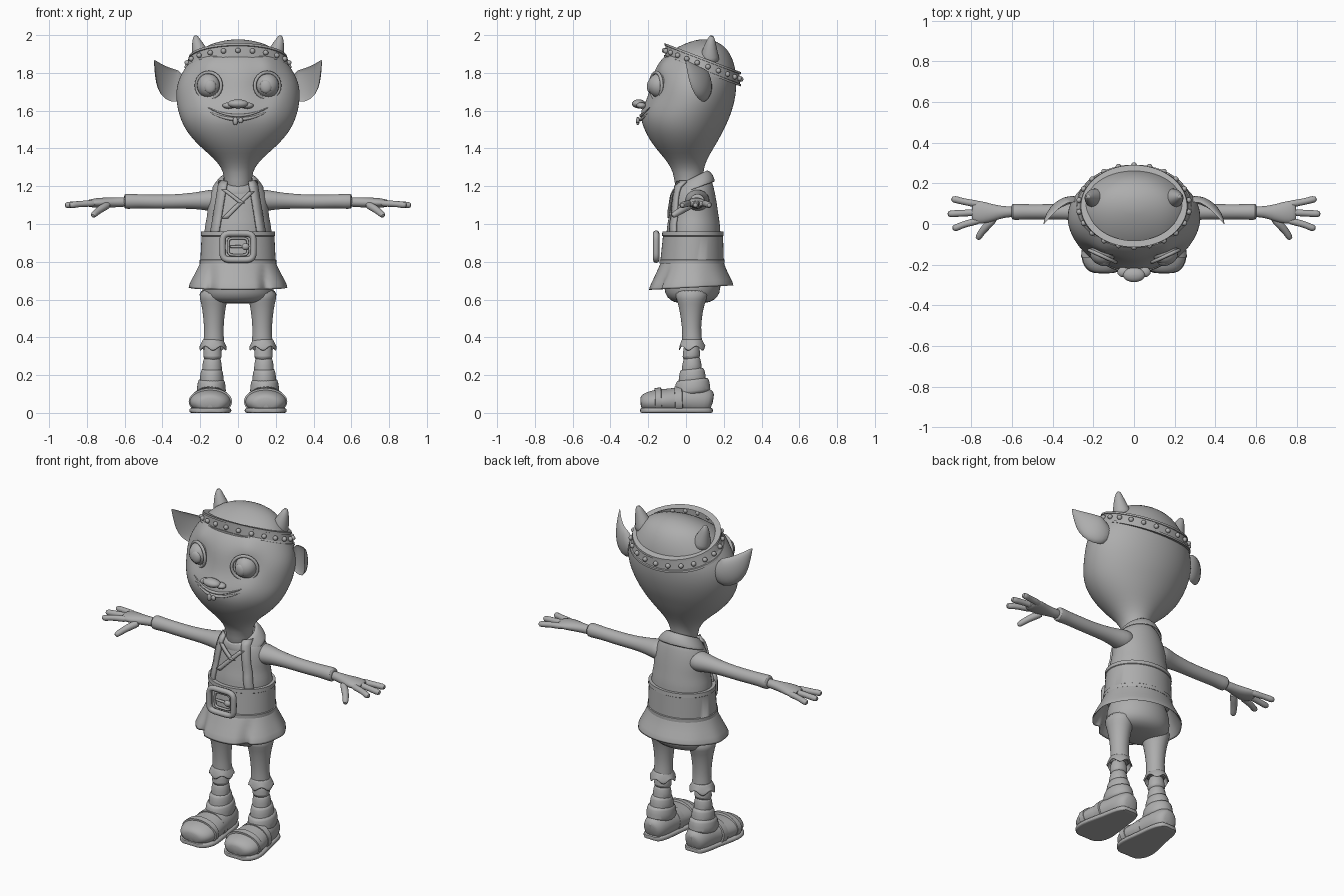
import bpy, bmesh, math
from mathutils import Vector

grey = bpy.data.materials.new("clay_grey")
grey.diffuse_color = (0.42, 0.42, 0.42, 1)


def finish(name, verts, faces, sub=1, mirror=False, thick=0):
    me = bpy.data.meshes.new(name)
    me.from_pydata([tuple(v) for v in verts], [], faces)
    bm = bmesh.new()
    bm.from_mesh(me)
    bmesh.ops.recalc_face_normals(bm, faces=bm.faces)
    bm.to_mesh(me)
    bm.free()
    me.materials.append(grey)
    ob = bpy.data.objects.new(name, me)
    bpy.context.collection.objects.link(ob)
    bpy.context.view_layer.objects.active = ob
    for o in bpy.context.selected_objects:
        o.select_set(False)
    ob.select_set(True)
    bpy.ops.object.shade_smooth_by_angle(angle=math.radians(50))
    if thick:
        m = ob.modifiers.new("thickness", 'SOLIDIFY')
        m.thickness, m.offset = thick, 0
    if mirror:
        ob.modifiers.new("mirror", 'MIRROR')
    if sub:
        m = ob.modifiers.new("smooth", 'SUBSURF')
        m.levels = m.render_levels = sub
    return ob


def skin(rows, closed=False, caps=True):
    n, k = len(rows[0]), len(rows)
    faces = [(i * n + j, i * n + (j + 1) % n, (i + 1) % k * n + (j + 1) % n, (i + 1) % k * n + j)
             for i in range(k if closed else k - 1) for j in range(n)]
    if caps and not closed:
        faces += [tuple(range(n)), tuple(range((k - 1) * n, k * n))]
    return [v for r in rows for v in r], faces


def loft(name, rings, n=32, cx=0, fn=None, caps=True, **kw):
    """Stack of ellipses: z, front y, back y, half width, optional tilt."""
    rows = []
    for z, yf, yb, rx, *tilt in rings:
        row = []
        for j in range(n):
            a = 2 * math.pi * j / n
            dy = (yb - yf) / 2 * math.sin(a)
            p = Vector((cx + rx * math.cos(a), (yf + yb) / 2 + dy, z + (tilt[0] * dy if tilt else 0)))
            row.append(fn(p, a) if fn else p)
        rows.append(row)
    return finish(name, *skin(rows, caps=caps), **kw)


def tube(name, pts, n=12, closed=False, up=(0, 0, 1), cup=False, floor=None, roof=None, **kw):
    """Sweep along x, y, z, side radius, optional up radius."""
    c = [Vector(p[:3]) for p in pts]
    k, rows = len(c), []
    for i, p in enumerate(pts):
        t = c[(i + 1) % k] - c[i - 1] if closed else c[min(i + 1, k - 1)] - c[max(i - 1, 0)]
        s = t.cross(Vector(up)).normalized()
        u = s.cross(t).normalized()
        row = []
        for j in range(n):
            a = 2 * math.pi * j / n
            ca = math.cos(a)
            if cup and ca > 0:
                ca *= -0.4
            v = c[i] + s * p[3] * ca + u * p[-1] * math.sin(a)
            if floor is not None:
                v.z = max(v.z, floor)
            if roof is not None:
                v.z = min(v.z, roof)
            row.append(v)
        rows.append(row)
    return finish(name, *skin(rows, closed), **kw)


def ball(name, loc, r, mirror=False, seg=20):
    rows = [[Vector((loc[0] + r[0] * math.sin(b) * math.cos(a), loc[1] + r[1] * math.sin(b) * math.sin(a),
                     loc[2] + r[2] * math.cos(b))) for a in [2 * math.pi * j / seg for j in range(seg)]]
            for b in [math.pi * (i + .15) / (seg // 2 + .3) for i in range(seg // 2 + 1)]]
    return finish(name, *skin(rows), sub=0, mirror=mirror)


def front(rings, x, z):
    """Front surface y of a loft at x, z."""
    for a, b in zip(rings, rings[1:]):
        if a[0] <= z <= b[0]:
            f = (z - a[0]) / (b[0] - a[0])
            yf, yb, rx = [a[i] + (b[i] - a[i]) * f for i in (1, 2, 3)]
            return (yf + yb) / 2 - (yb - yf) / 2 * math.sqrt(max(0.06, 1 - (x / rx) ** 2))
    return rings[-1][1]


def strip(name, path, width, rings, mirror=False):
    """Cloth ribbon laid on the front of a loft."""
    vs, fs = [], []
    steps = 10
    (x0, z0), (x1, z1) = path
    for i in range(steps + 1):
        f = i / steps
        x, z = x0 + (x1 - x0) * f, z0 + (z1 - z0) * f
        for d in (-.5, 0, .5):
            vs.append((x + d * width, front(rings, x + d * width, z) - .006, z))
        if i:
            b = i * 3
            fs += [(b - 3, b - 2, b + 1, b), (b - 2, b - 1, b + 2, b + 1)]
    finish(name, vs, fs, sub=0, mirror=mirror, thick=.014)


# Head and neck, with sockets, brows and muzzle pushed into the face
head = [(1.10, -.05, .09, .07), (1.25, -.06, .09, .07), (1.30, -.08, .095, .088), (1.35, -.115, .115, .13),
        (1.40, -.16, .145, .19), (1.45, -.195, .175, .24), (1.50, -.22, .20, .278), (1.55, -.232, .225, .302),
        (1.60, -.222, .243, .318), (1.65, -.205, .257, .326), (1.70, -.195, .265, .328), (1.75, -.185, .268, .32),
        (1.80, -.172, .265, .297), (1.85, -.148, .255, .264), (1.90, -.105, .235, .225), (1.94, -.04, .205, .175),
        (1.965, .02, .165, .11), (1.978, .07, .12, .03)]


def face(p, a):
    if math.sin(a) < 0:
        for x, z, r, amt in ((.155, 1.735, .075, .025), (.16, 1.83, .05, -.025), (.19, 1.63, .06, -.012)):
            p.y += amt * math.exp(-((abs(p.x) - x) ** 2 + (p.z - z) ** 2) / r ** 2)
        p.y -= .02 * math.exp(-(p.x / .1) ** 2 - ((p.z - 1.6) / .05) ** 2)
    return p


loft("head", head, n=56, fn=face)
ball("eye", (.154, -.137, 1.733), (.064, .066, .066), True)
ball("iris", (.148, -.190, 1.728), (.032, .017, .036), True)
ring = [2 * math.pi * i / 24 for i in range(24)]
tube("eyelid", [(.155 + .066 * math.cos(a), -.158 + .03 * math.cos(a), 1.733 + .07 * math.sin(a), .009) for a in ring],
     n=8, closed=True, up=(0, 1, 0), mirror=True, sub=0)
ball("nose", (0, -.25, 1.636), (.055, .036, .024))
ball("nostril", (.05, -.236, 1.627), (.032, .026, .017), True)
for nm, dz, r in (("upper_lip", .012, .009), ("lower_lip", -.008, .011)):
    tube(nm, [(x, front(head, x, 1.6) - .017 * math.exp(-(x / .1) ** 2), 1.562 + dz + 1.7 * x * x, r * (1.1 - abs(x) * 5))
              for x in [-.16 + .02 * i for i in range(17)]], n=8)
for x, h in ((-.014, .022), (.014, .015)):
    ball("tooth", (x, -.255, 1.556 - h / 2), (.014, .01, h), seg=12)

# Cupped pointed ears and horns
tube("ear", [(.27, .11, 1.73, .03, .05), (.315, .10, 1.722, .04, .085), (.35, .085, 1.735, .042, .092),
             (.385, .06, 1.768, .036, .075), (.41, .035, 1.808, .025, .046), (.428, .015, 1.84, .014, .022),
             (.443, -.002, 1.868, .003, .003)], n=20, cup=True, mirror=True)
tube("horn", [(.185, .125, 1.85, .055), (.195, .125, 1.89, .05), (.21, .128, 1.935, .036), (.222, .133, 1.975, .022),
              (.226, .137, 2.0, .009)], up=(0, 1, 0), n=16, mirror=True)

# Tilted studded headband
T = -.38


def band(h, r):
    return (1.843 + h, -.112 - r, .288 + r, .27 + r - h * .3, T)


loft("headband", [band(-.038, -.03), band(-.038, .004), band(-.026, .004), band(-.025, -.002), band(.025, -.004),
                  band(.026, .002), band(.038, .002), band(.038, -.03)], n=64, caps=False, sub=0)
for i in range(22):
    a = 2 * math.pi * (i + .5) / 22
    ball("headband_stud", (.272 * math.cos(a), .088 + .202 * math.sin(a), 1.843 + T * .2 * math.sin(a)), (.014,) * 3, seg=12)

# Tunic
torso = [(.78, -.12, .19, .185), (.90, -.11, .185, .182), (.97, -.102, .182, .178), (1.0, -.10, .18, .174),
         (1.05, -.088, .172, .162), (1.10, -.08, .165, .163), (1.16, -.07, .155, .15), (1.205, -.062, .14, .125, .2),
         (1.228, -.055, .118, .088, .5)]
loft("tunic", torso)
loft("collar", [(1.185, -.065, .152, .137, .35), (1.215, -.066, .14, .115, .45), (1.238, -.062, .117, .09, .5),
                (1.238, -.05, .105, .075, .5)], caps=False, thick=.008)
strip("tunic_lapel", [(.125, .94), (.078, 1.225)], .042, torso, True)
strip("shirt_wrap", [(-.07, 1.03), (.07, 1.17)], .03, torso)
strip("shirt_wrap_under", [(.02, 1.11), (-.07, 1.18)], .03, torso)


# Flared skirt with front pleats and soft folds
def folds(p, a):
    w = max(0, (.8 - p.z) / .14)
    if math.sin(a) < 0:
        p.y += w * .045 * math.exp(-((abs(p.x) - .145) / .02) ** 2)
    p.z += w * .012 * math.sin(a)
    p.x *= 1 + .012 * w * math.sin(9 * a)
    return p


loft("skirt", [(.81, -.12, .19, .188), (.78, -.135, .198, .20), (.73, -.158, .217, .225), (.66, -.197, .252, .262)],
     n=72, fn=folds, caps=False, thick=.012)

# Belt with raised rims and buckle
loft("belt", [(.79, -.1, .16, .16), (.79, -.14, .204, .203), (.81, -.14, .204, .203), (.813, -.135, .2, .199),
              (.935, -.122, .196, .193), (.938, -.127, .2, .197), (.96, -.125, .198, .195), (.96, -.09, .16, .16)],
     n=48, caps=False, sub=0)


def frame(name, w, h, r, y):
    se = lambda v: math.copysign(abs(v) ** .4, v)
    tube(name, [(w * se(math.cos(a)), y, .88 + h * se(math.sin(a)), r) for a in [2 * math.pi * i / 40 for i in range(40)]],
         n=8, closed=True, up=(0, 1, 0), sub=0)


frame("buckle", .082, .07, .017, -.158)
frame("buckle_inner", .052, .045, .007, -.146)
tube("buckle_prong", [(-.05, -.15, .88, .008), (.0, -.152, .88, .008), (.04, -.155, .88, .008)])
ball("buckle_pin", (.04, -.158, .88), (.02, .015, .018))

# Sleeves, hands and fingers
Y = .06
tube("sleeve", [(.08, Y, 1.125, .07, .06), (.15, Y, 1.125, .065, .058), (.20, Y, 1.124, .05, .047), (.28, Y, 1.121, .042, .04),
                (.36, Y, 1.118, .038), (.44, Y, 1.118, .038), (.52, Y, 1.12, .037), (.565, Y, 1.12, .04),
                (.60, Y, 1.12, .041), (.603, Y, 1.12, .03)], n=20, mirror=True)
tube("hand", [(.57, Y, 1.118, .027), (.64, Y, 1.115, .027, .026), (.69, Y - .005, 1.113, .042, .028),
              (.74, Y - .005, 1.112, .056, .027), (.78, Y, 1.110, .057, .022), (.80, Y, 1.109, .045, .016)], n=16, mirror=True)
for nm, y0, x1, y1 in (("index_finger", .02, .895, -.02), ("middle_finger", .058, .918, .05), ("outer_finger", .095, .90, .122)):
    tube(nm, [(.75, y0, 1.11, .018), (.80, y0 + (y1 - y0) * .3, 1.108, .018), (.85, y0 + (y1 - y0) * .65, 1.105, .016),
              (x1 - .02, y1, 1.10, .019), (x1, y1, 1.10, .012)], mirror=True)
tube("thumb", [(.68, .035, 1.105, .022), (.72, -.005, 1.085, .021), (.75, -.04, 1.062, .018), (.765, -.065, 1.048, .017),
               (.77, -.075, 1.042, .01)], mirror=True)

# Trousers with ragged hems
loft("trouser_seat", [(.79, -.1, .17, .17), (.70, -.118, .185, .188), (.63, -.115, .182, .192), (.595, -.085, .15, .165),
                      (.578, -.04, .10, .11)])
loft("trouser_leg", [(.66, -.07, .13, .085), (.60, -.05, .108, .073), (.55, -.035, .09, .061), (.45, -.02, .078, .05),
                     (.38, -.02, .085, .054), (.355, -.025, .092, .06)], cx=.128, n=24, mirror=True)


def ragged(p, a):
    if p.z < .36:
        p.z += .014 * math.sin(5 * a)
    return p


loft("trouser_hem", [(.39, -.018, .082, .05), (.365, -.028, .092, .06), (.34, -.036, .102, .072)], cx=.132, n=30,
     fn=ragged, caps=False, thick=.008, mirror=True)

# Wrapped shins, each wrap overlapping the next
for i, (z, yf, yb, r) in enumerate([(.355, -.012, .068, .044), (.285, -.016, .076, .047), (.225, -.034, .098, .058),
                                    (.17, -.055, .122, .072)]):
    loft("shin_wrap", [(z + .012, yf + .008, yb - .006, r - .007, .1), (z, yf, yb, r, .1),
                       (z - .06, yf - .01, yb + .012, r + .009, .1), (z - .075, yf + .004, yb - .002, r - .004, .1)],
         cx=.135 + .002 * i, n=24, mirror=True)

# Chunky boots with soles and toe straps
boot = [(.138, .142, .055, .035, .045), (.138, .125, .06, .062, .068), (.138, .07, .066, .078, .08), (.14, .0, .066, .086, .078),
        (.144, -.07, .062, .1, .068), (.147, -.14, .06, .112, .066), (.148, -.19, .056, .106, .06),
        (.148, -.225, .052, .082, .048), (.148, -.242, .05, .05, .03)]
tube("boot", boot, n=28, floor=.012, mirror=True)
tube("sole", [(x, y * 1.01, .012, a * 1.03, .04) for x, y, z, a, b in boot], n=28, floor=0, roof=.026, mirror=True)
for y0, y1, a, b in ((-.165, -.13, .115, .071), (-.06, -.02, .099, .079)):
    tube("boot_strap", [(.146, y0, .06, a - .012, b - .012), (.146, y0 + .003, .06, a, b), (.146, y1, .062, a - .004, b + .003),
                        (.146, y1 + .003, .062, a - .016, b - .01)], n=28, floor=.014, sub=0, mirror=True)
